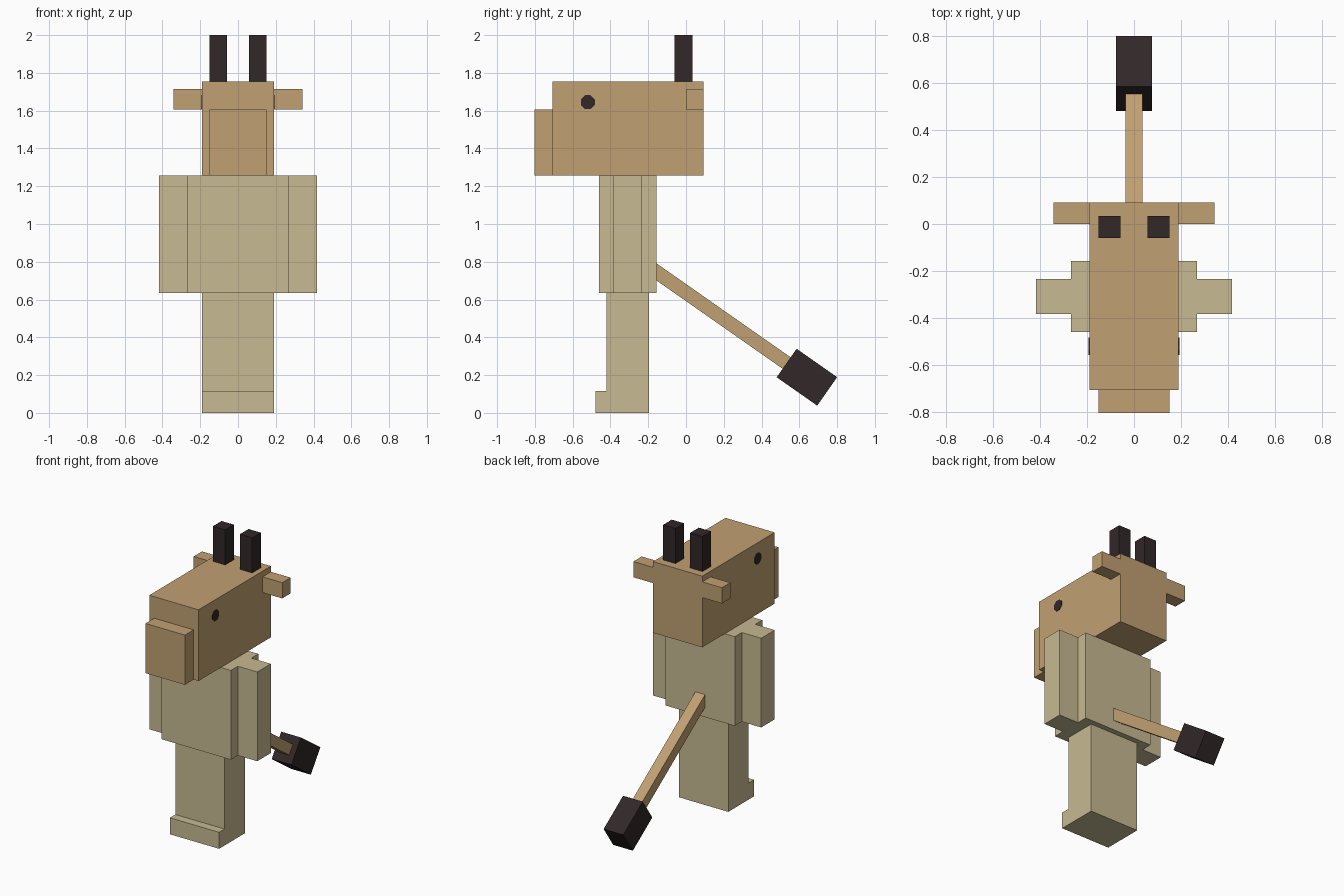
import bpy
import bmesh
from math import radians
from mathutils import Matrix, Vector

cube = bpy.data.objects.get("Cube")
if cube:
    bpy.data.objects.remove(cube, do_unlink=True)


def material(name, r, g, b):
    """Flat material from 8-bit sRGB values, stored as linear."""
    colour = [((c / 255 + 0.055) / 1.055) ** 2.4 for c in (r, g, b)] + [1]
    mat = bpy.data.materials.new(name)
    mat.use_nodes = True
    mat.diffuse_color = colour
    mat.node_tree.nodes["Principled BSDF"].inputs["Base Color"].default_value = colour
    return mat


fur = material("tan fur", 193, 160, 115)
cloth = material("khaki cloth", 199, 186, 146)
dark = material("dark brown", 49, 39, 40)


def add_object(name, bm, mat):
    bmesh.ops.recalc_face_normals(bm, faces=bm.faces)
    mesh = bpy.data.meshes.new(name)
    bm.to_mesh(mesh)
    bm.free()
    mesh.materials.append(mat)
    obj = bpy.data.objects.new(name, mesh)
    bpy.context.collection.objects.link(obj)
    return obj


def box(name, mat, x, y, z, turn=Matrix()):
    """Box from (min, max) ranges, optionally turned afterwards."""
    size = Vector((x[1] - x[0], y[1] - y[0], z[1] - z[0]))
    centre = Vector((sum(x), sum(y), sum(z))) / 2
    bm = bmesh.new()
    bmesh.ops.create_cube(bm, size=1, matrix=turn @ Matrix.Translation(centre) @ Matrix.Diagonal(size).to_4x4())
    return add_object(name, bm, mat)


def pair(name, mat, x, y, z):
    """Matching boxes on the left (+x) and right (-x)."""
    box("left_" + name, mat, x, y, z)
    box("right_" + name, mat, (-x[1], -x[0]), y, z)


# Legs and feet: one side profile extruded across the width
bm = bmesh.new()
profile = [(-0.48, 0), (-0.195, 0), (-0.195, 0.635), (-0.42, 0.635), (-0.42, 0.115), (-0.48, 0.115)]
side = bm.faces.new([bm.verts.new((-0.19, y, z)) for y, z in profile])
grown = bmesh.ops.extrude_face_region(bm, geom=[side])["geom"]
bmesh.ops.translate(bm, vec=(0.38, 0, 0), verts=[v for v in grown if isinstance(v, bmesh.types.BMVert)])
add_object("legs", bm, cloth)

# Torso and arms
box("torso", cloth, (-0.267, 0.267), (-0.46, -0.157), (0.635, 1.258))
pair("arm", cloth, (0.267, 0.417), (-0.383, -0.234), (0.635, 1.258))

# Head, muzzle, ears and horns
box("head", fur, (-0.19, 0.19), (-0.707, 0.092), (1.258, 1.755))
box("muzzle", fur, (-0.152, 0.152), (-0.803, -0.707), (1.258, 1.605))
pair("ear", fur, (0.19, 0.342), (0, 0.092), (1.605, 1.715))
pair("horn", dark, (0.057, 0.152), (-0.06, 0.035), (1.755, 2))

# Eyes: thin octagonal plates on the sides of the head
for prefix, sign in (("left", 1), ("right", -1)):
    bm = bmesh.new()
    place = (Matrix.Translation((sign * 0.19, -0.52, 1.645))
             @ Matrix.Rotation(radians(90), 4, "Y") @ Matrix.Rotation(radians(22.5), 4, "Z"))
    bmesh.ops.create_cone(bm, cap_ends=True, segments=8, radius1=0.04, radius2=0.04, depth=0.006, matrix=place)
    add_object(prefix + "_eye", bm, dark)

# Tail and tuft, sloping down and back from the torso
slope = Matrix.Translation((0, -0.157, 0.747)) @ Matrix.Rotation(radians(-35), 4, "X")
box("tail", fur, (-0.037, 0.037), (-0.04, 0.86), (-0.037, 0.037), slope)
box("tail_tuft", dark, (-0.076, 0.076), (0.842, 1.104), (-0.092, 0.092), slope)
